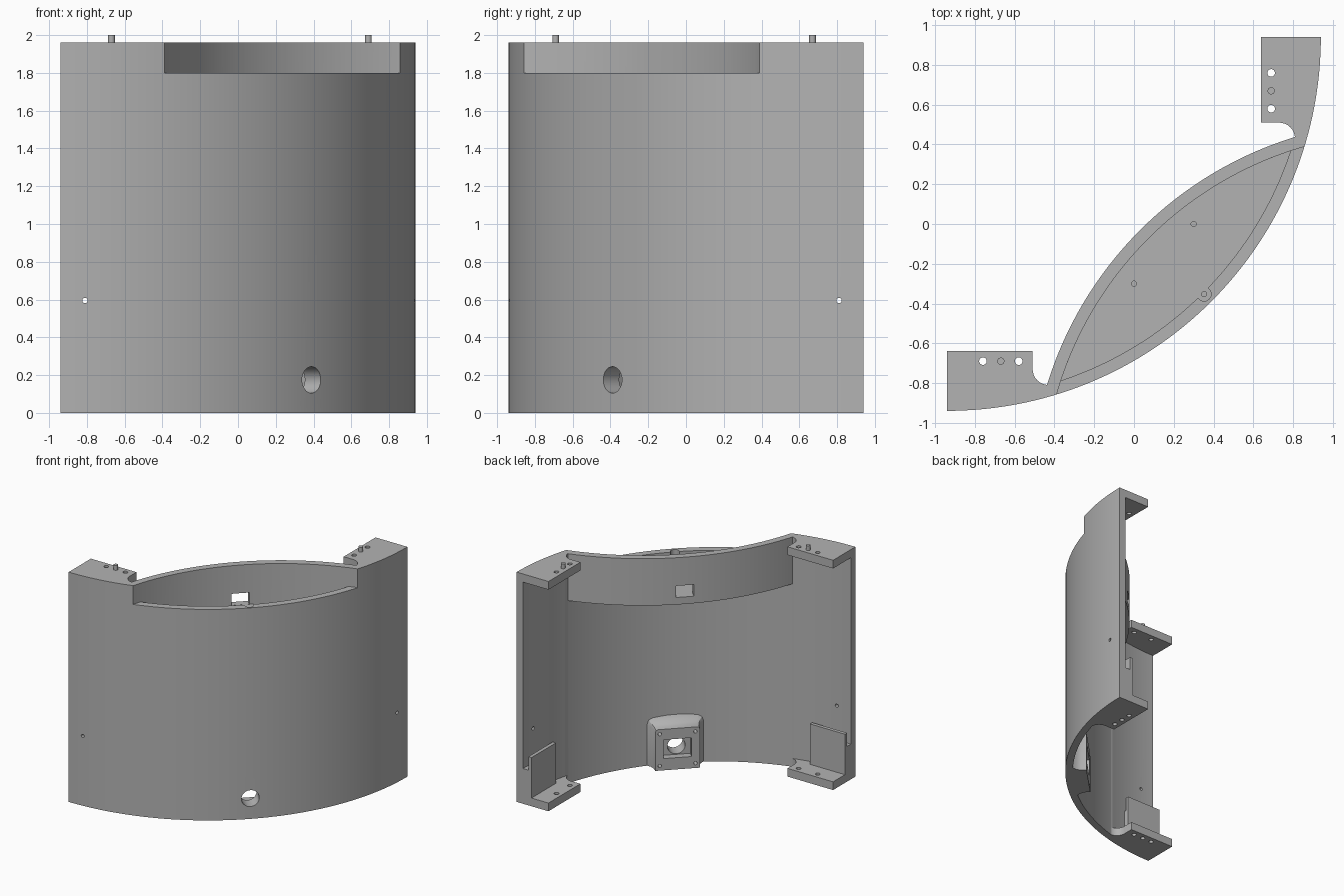
import bpy, bmesh, math
from mathutils import Vector, Matrix

cube = bpy.data.objects.get("Cube")
if cube:
    bpy.data.objects.remove(cube)

grey = bpy.data.materials.new("plain grey")
grey.use_nodes = True
COLOR = (0.45, 0.45, 0.45, 1)
grey.diffuse_color = COLOR
grey.node_tree.nodes["Principled BSDF"].inputs["Base Color"].default_value = COLOR

HALF, TOP, OUTER, INNER = 0.94, 1.96, 1.88, 1.82
CENTER = Vector((-HALF, HALF))        # axis of the curved panel
MIRROR = Vector((1.36, -1.36))        # axis of the tray's rear wall
RADIAL = Vector((1, -1)).normalized()
TANGENT = Vector((1, 1)).normalized()


def finish(bm, name):
    bmesh.ops.recalc_face_normals(bm, faces=bm.faces)
    mesh = bpy.data.meshes.new(name)
    bm.to_mesh(mesh)
    bm.free()
    mesh.materials.append(grey)
    ob = bpy.data.objects.new(name, mesh)
    bpy.context.collection.objects.link(ob)
    return ob


def loft(name, rings):
    """Closed solid through rings of equal length."""
    bm = bmesh.new()
    loops = [[bm.verts.new(p) for p in ring] for ring in rings]
    n = len(loops[0])
    for a, b in zip(loops, loops[1:]):
        for i in range(n):
            j = (i + 1) % n
            bm.faces.new((a[i], a[j], b[j], b[i]))
    bm.faces.new(loops[0])
    bm.faces.new(loops[-1])
    return finish(bm, name)


def prism(name, pts, z0, z1):
    return loft(name, [[(p[0], p[1], z) for p in pts] for z in (z0, z1)])


def arc(c, r, a0, a1, n):
    return [(c[0] + r * math.cos(a0 + (a1 - a0) * i / n),
             c[1] + r * math.sin(a0 + (a1 - a0) * i / n)) for i in range(n + 1)]


def rod(name, start, axis, r, length, n=24):
    bm = bmesh.new()
    axis = Vector(axis).normalized()
    mat = Matrix.Translation(Vector(start) + axis * length / 2) @ axis.to_track_quat('Z', 'Y').to_matrix().to_4x4()
    bmesh.ops.create_cone(bm, cap_ends=True, segments=n, radius1=r, radius2=r, depth=length, matrix=mat)
    return finish(bm, name)


def at(r, u):
    return CENTER + RADIAL * r + TANGENT * u


def radial_box(name, r0, r1, w, z0, z1):
    return prism(name, [at(r0, -w), at(r1, -w), at(r1, w), at(r0, w)], z0, z1)


def lens(r1, r2):
    """Overlap of the panel circle and the tray's rear circle."""
    d = (MIRROR - CENTER).length
    a = (d * d + r1 * r1 - r2 * r2) / (2 * d)
    h = math.sqrt(r1 * r1 - a * a)
    t1, t2, q = math.atan2(h, a), math.atan2(h, d - a), math.pi / 4
    front = arc(CENTER, r1, -q - t1, -q + t1, 40)
    rear = arc(MIRROR, r2, 3 * q - t2, 3 * q + t2, 40)
    return front + rear[1:-1]


def swap(pts):
    return [(-p[1], -p[0]) for p in pts]


def both(pts):
    return (pts, swap(pts))


def combine(base, other, op):
    mod = base.modifiers.new("join", 'BOOLEAN')
    mod.operation, mod.solver, mod.object = op, 'EXACT', other
    bpy.context.view_layer.objects.active = base
    bpy.ops.object.modifier_apply(modifier=mod.name)
    bpy.data.objects.remove(other)


# Quarter-round panel
shell_pts = arc(CENTER, OUTER, -math.pi / 2, 0, 72) + arc(CENTER, INNER, 0, -math.pi / 2, 72)
panel = prism("curved_panel", shell_pts, 0, TOP)
solids, cuts = [], []

# Mounting flanges with rounded notch, standing tabs and their feet
embed = arc(CENTER, 1.85, -math.pi / 2, -1.29, 12)
flange = [(-HALF, -0.64), (-0.51, -0.64)] + arc((-0.43, -0.73), 0.08, math.pi, 1.5 * math.pi, 8) + embed[::-1]
foot = [(-HALF, -0.80), (-0.61, -0.80)] + arc(CENTER, 1.85, -1.392, -math.pi / 2, 8)
tab = [(-HALF, -0.80), (-0.61, -0.80), (-0.61, -0.83), (-HALF, -0.83)]
for shape, levels in ((flange, ((0, 0.07), (TOP - 0.07, TOP))),
                      (foot, ((0.03, 0.3),)), (tab, ((0.05, 0.415),))):
    for pts in both(shape):
        for z0, z1 in levels:
            solids.append(prism("bracket", pts, z0, z1))

# Tray body behind the top edge
solids.append(prism("tray", lens(1.85, 1.88), 1.56, TOP))

# Connector boss flaring into the panel
rings = []
for r, e in ((1.70, 0), (1.745, 0.005), (1.78, 0.02), (1.81, 0.05), (1.84, 0.09)):
    w, h, c = 0.175 + e, 0.35 + e, 0.02 + e * 0.5
    profile = [(-w, 0), (w, 0), (w, h - c), (w - c * 0.3, h - c * 0.3), (w - c, h),
               (c - w, h), (c * 0.3 - w, h - c * 0.3), (-w, h - c)]
    rings.append([(*at(r, u), z) for u, z in profile])
solids.append(loft("boss", rings))

# Tray pocket, lowered front rim and rear window
cuts.append(prism("pocket", lens(INNER, INNER), 1.62, 2.1))
cuts.append(prism("front_gap", lens(1.95, INNER), 1.80, 2.1))
cuts.append(radial_box("window", 1.3, 1.5, 0.07, 1.621, 1.72))
for x, y in ((0, -0.3), (0.3, 0), (0.353, -0.353)):
    cuts.append(rod("floor_hole", (x, y, 1.585), (0, 0, 1), 0.013, 0.1, 16))
cuts.append(rod("channel", (0.353, -0.353, 1.62), (0, 0, 1), 0.035, 0.4))

# Connector opening, recess and screw holes
out = (RADIAL.x, RADIAL.y, 0)
cuts.append(rod("port", (*at(1.6, 0), 0.175), out, 0.07, 0.5, 32))
cuts.append(radial_box("recess", 1.6, 1.76, 0.11, 0.10, 0.26))
for u in (-0.14, 0.14):
    for z in (0.04, 0.31):
        cuts.append(rod("screw_hole", (*at(1.65, u), z), out, 0.014, 0.13, 16))

# Flange bolt holes, pin sockets and side holes
for x in (-0.76, -0.58):
    for p in both([(x, -0.69)]):
        for z in (-0.05, TOP - 0.12):
            cuts.append(rod("bolt_hole", (*p[0], z), (0, 0, 1), 0.019, 0.2))
for p in both([(-0.67, -0.69)]):
    cuts.append(rod("pin_socket", (*p[0], -0.05), (0, 0, 1), 0.019, 0.1))
cuts.append(rod("side_hole", (-0.81, -1.1, 0.595), (0, 1, 0), 0.014, 0.4, 16))
cuts.append(rod("side_hole", (1.1, 0.81, 0.595), (-1, 0, 0), 0.014, 0.4, 16))

for ob in solids:
    combine(panel, ob, 'UNION')
for ob in cuts:
    combine(panel, ob, 'DIFFERENCE')

# Locating pins
pins = [rod(name, (*p[0], TOP - 0.04), (0, 0, 1), 0.018, 0.08)
        for name, p in zip(("right_pin", "left_pin"), both([(-0.67, -0.69)]))]

bpy.ops.object.select_all(action='DESELECT')
for ob in [panel] + pins:
    ob.select_set(True)
bpy.context.view_layer.objects.active = panel
bpy.ops.object.shade_smooth_by_angle(angle=math.radians(25))
